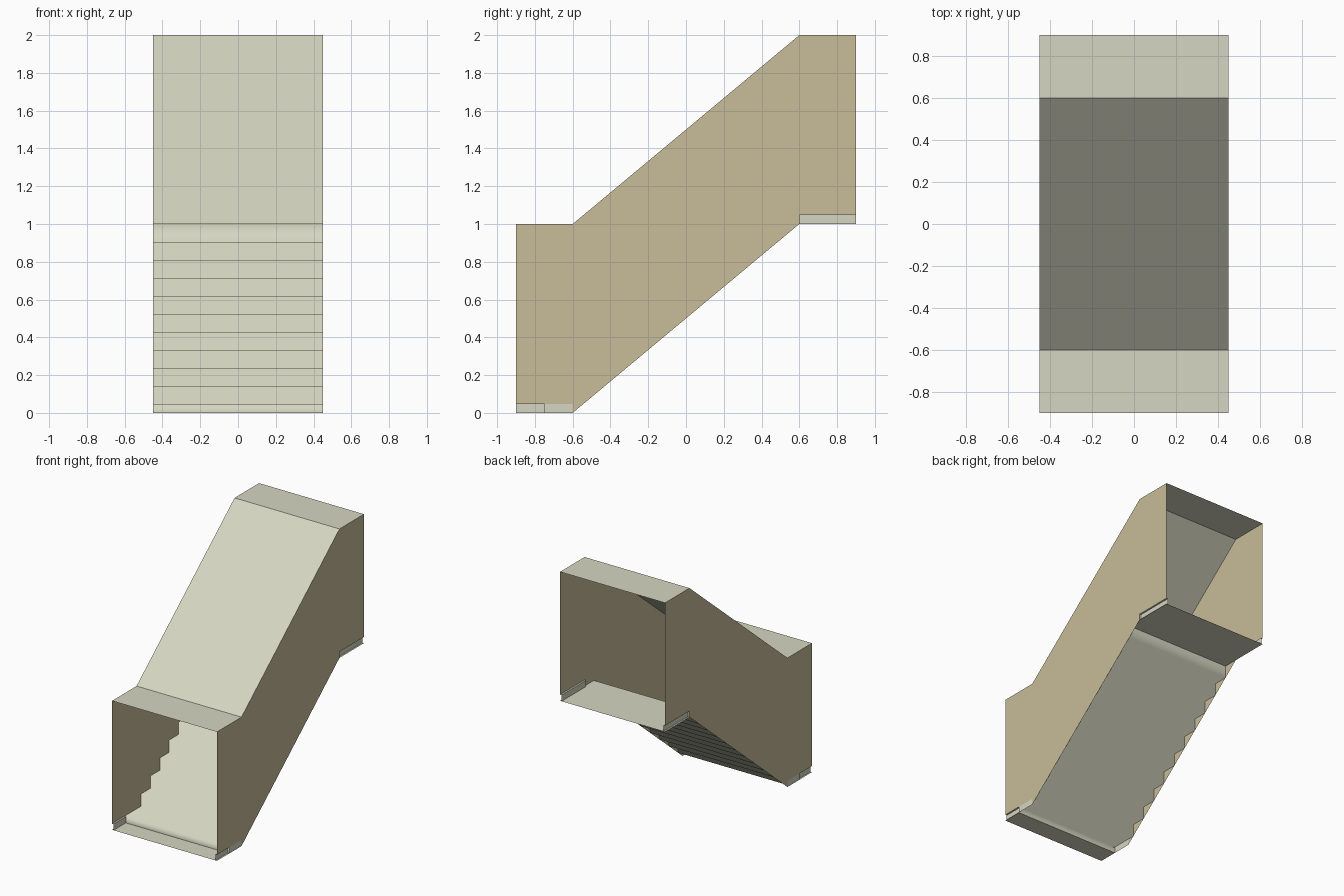
import bpy

cube = bpy.data.objects.get("Cube")
if cube:
    bpy.data.objects.remove(cube, do_unlink=True)


def make_material(name, color):
    mat = bpy.data.materials.new(name)
    mat.use_nodes = True
    mat.diffuse_color = color
    mat.node_tree.nodes["Principled BSDF"].inputs["Base Color"].default_value = color
    return mat


pale = make_material("pale grey green", (0.67, 0.67, 0.54, 1))
tan = make_material("tan", (0.58, 0.51, 0.325, 1))

HALF = 0.45            # half width of the passage
INSET = 0.437          # recessed kerb plane
STEPS = 10
RISE = 2 / 21
KERB = RISE / 2        # kerb and first step height
RUN = RISE * 1.2


def add_mesh(name, verts, faces, mat, smooth=False):
    mesh = bpy.data.meshes.new(name)
    mesh.from_pydata(verts, [], faces)
    mesh.materials.append(mat)
    for poly in mesh.polygons:
        poly.use_smooth = smooth
    mesh.update()
    obj = bpy.data.objects.new(name, mesh)
    bpy.context.collection.objects.link(obj)
    return obj


def sheet(name, profile, mat, smooth=False):
    """Sweep a (y, z) profile across the full width, facing up."""
    verts = [(x, y, z) for y, z in profile for x in (-HALF, HALF)]
    faces = [(2 * i, 2 * i + 1, 2 * i + 3, 2 * i + 2) for i in range(len(profile) - 1)]
    return add_mesh(name, verts, faces, mat, smooth)


def side_panel(name, outline, side, mat):
    """Flat panel on one side; outline runs counter-clockwise in (y, z)."""
    order = outline if side > 0 else outline[::-1]
    verts = [(side * HALF, y, z) for y, z in order]
    return add_mesh(name, verts, [tuple(range(len(verts)))], mat)


def kerb(name, y0, y1, z, side, closed_end):
    """Recessed kerb strip with a ledge up to the wall and one end cap."""
    xi, xo, top = side * INSET, side * HALF, z + KERB
    verts = [(xi, y0, z), (xi, y1, z), (xi, y1, top), (xi, y0, top),
             (xo, y1, top), (xo, y0, top),
             (xi, closed_end, z), (xo, closed_end, z),
             (xo, closed_end, top), (xi, closed_end, top)]
    faces = [(0, 1, 2, 3), (3, 2, 4, 5), (6, 7, 8, 9)]
    if side < 0:
        faces = [f[::-1] for f in faces]
    return add_mesh(name, verts, faces, pale)


# Ceiling: two flat ends joined by a slope
sheet("ceiling", [(-0.9, 1), (-0.6, 1), (0.6, 2), (0.9, 2)], pale)

# Staircase: half-height first step, then equal steps
steps = [(-0.75, 0), (-0.75, KERB)]
for k in range(STEPS):
    y = -0.6 + 1.2 * KERB + k * RUN
    z = KERB + k * RISE
    steps += [(y, z), (y, z + RISE)]
sheet("stairs", steps, pale, smooth=True)

# Landings
sheet("lower_landing", [(-0.9, 0), (-0.75, 0)], pale)
sheet("upper_landing", [(steps[-1][0], 1), (0.9, 1)], pale)

# Side walls, first-step ends and kerbs
wall = [(-0.9, KERB), (-0.6, KERB), (-0.6, 0), (0.6, 1), (0.6, 1 + KERB),
        (0.9, 1 + KERB), (0.9, 2), (0.6, 2), (-0.6, 1), (-0.9, 1)]
step_end = [(-0.75, 0), (-0.6, 0), (-0.6, KERB), (-0.75, KERB)]
for label, side in (("left", 1), ("right", -1)):
    side_panel(label + "_wall", wall, side, tan)
    side_panel(label + "_first_step_end", step_end, side, pale)
    kerb(label + "_lower_kerb", -0.9, -0.75, 0, side, -0.75)
    kerb(label + "_upper_kerb", 0.6, 0.9, 1, side, 0.6)
